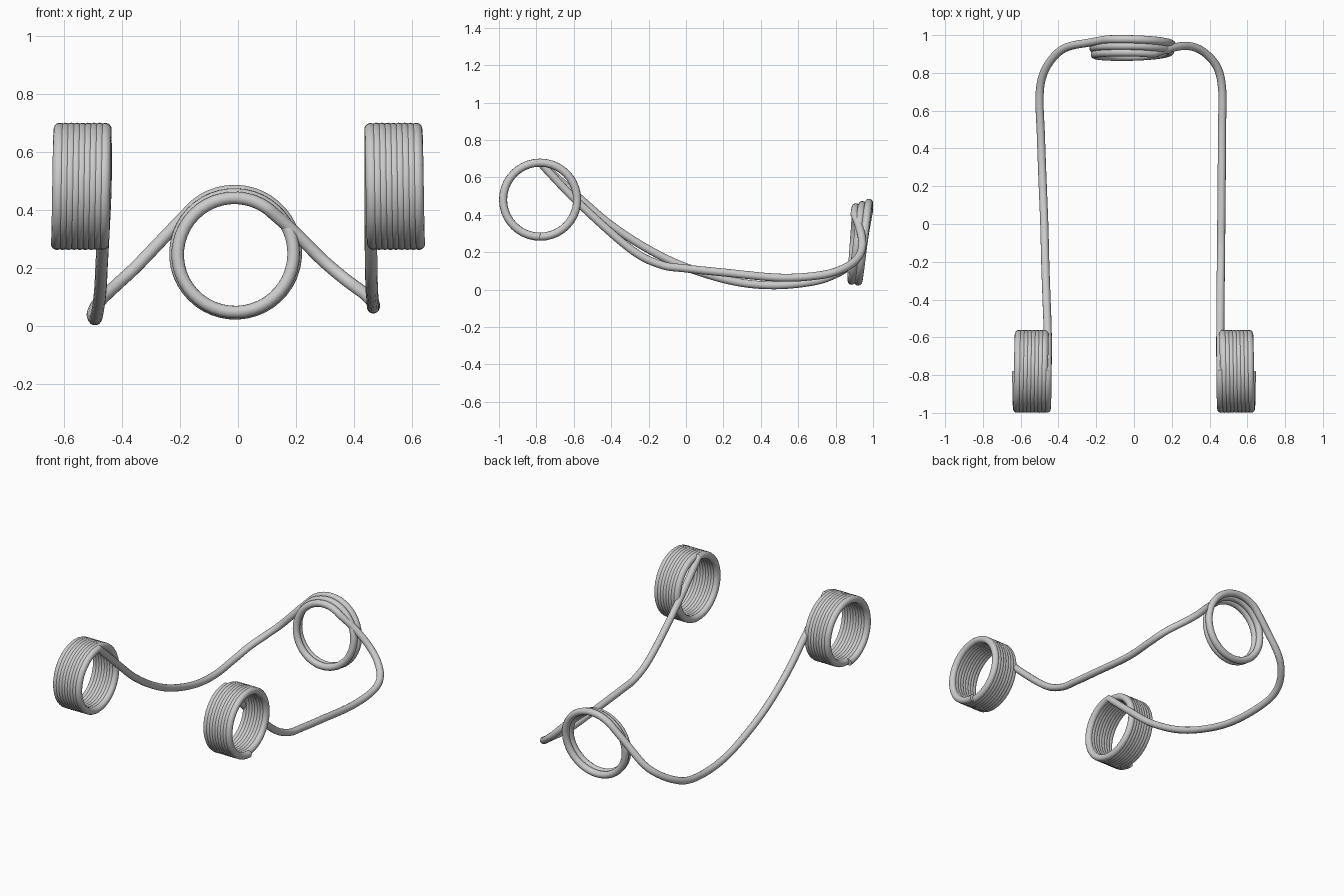
import bpy
from math import sin, cos, pi, radians
from mathutils import Vector

if "Cube" in bpy.data.objects:
    bpy.data.objects.remove(bpy.data.objects["Cube"])

WIRE = 0.0215


def smooth_path(pts, n=8):
    """Catmull-Rom samples through the given points, ends included."""
    p = [Vector(q) for q in pts]
    p = [2 * p[0] - p[1]] + p + [2 * p[-1] - p[-2]]
    out = []
    for a, b, c, d in zip(p, p[1:], p[2:], p[3:]):
        for i in range(n):
            t = i / n
            out.append(0.5 * (2 * b + (c - a) * t + (2 * a - 5 * b + 4 * c - d) * t * t
                              + (3 * b - a - 3 * c + d) * t ** 3))
    return out + [p[-2]]


def side_coil(side, turns=8.5, per_turn=40):
    """Tight coil from the outer bottom end to the inner top."""
    n = int(turns * per_turn)
    out = []
    for i in range(n + 1):
        a = 2 * pi * turns * i / n
        x = 0.624 - 0.167 * i / n
        out.append(Vector((side * x, -0.78 - 0.198 * sin(a), 0.481 - 0.198 * cos(a))))
    return out


def centre_coil(start=-40, end=755, step=8):
    """Two tilted turns at the back, stepping forward as they wind."""
    n = (end - start) // step
    out = []
    for i in range(n + 1):
        f = i / n
        d = start + (end - start) * f
        a = radians(d)
        r = 0.213 - 0.018 * f
        out.append(Vector((-0.01 + r * sin(a),
                           0.978 - 0.035 * d / 360 - 0.02 * (1 - cos(a)),
                           0.253 - 0.008 * f + r * cos(a))))
    return out


left_coil, right_coil, loop = side_coil(-1), side_coil(1), centre_coil()

# left arm sweeps down low, then round the back corner and up into the loop
left_arm = smooth_path([
    left_coil[-1], (-0.457, -0.57, 0.49), (-0.463, -0.4, 0.345), (-0.47, -0.2, 0.215),
    (-0.475, 0, 0.12), (-0.485, 0.25, 0.045), (-0.493, 0.47, 0.023), (-0.5, 0.68, 0.043),
    (-0.478, 0.8, 0.083), (-0.42, 0.89, 0.14), (-0.35, 0.938, 0.205),
    (-0.24, 0.96, 0.32), loop[0]])

# right arm drops sooner and runs flatter
right_arm = smooth_path([
    loop[-1], (0.2, 0.932, 0.318), (0.29, 0.942, 0.228), (0.37, 0.91, 0.16),
    (0.44, 0.83, 0.108), (0.467, 0.71, 0.076), (0.466, 0.5, 0.064), (0.464, 0.2, 0.092),
    (0.462, 0, 0.113), (0.461, -0.14, 0.135), (0.459, -0.3, 0.22),
    (0.457, -0.57, 0.46), right_coil[-1]])

# one continuous round wire
path = left_coil + left_arm[1:] + loop[1:] + right_arm[1:] + right_coil[::-1][1:]
curve = bpy.data.curves.new("spring_wire", "CURVE")
curve.dimensions = "3D"
curve.bevel_depth = WIRE
curve.bevel_resolution = 5
curve.use_fill_caps = True
spline = curve.splines.new("POLY")
spline.points.add(len(path) - 1)
for pt, co in zip(spline.points, path):
    pt.co = (*co, 1)

wire = bpy.data.objects.new("spring_wire", curve)
bpy.context.collection.objects.link(wire)
bpy.context.view_layer.objects.active = wire
wire.select_set(True)
bpy.ops.object.convert(target="MESH")
bpy.ops.object.shade_smooth_by_angle()
